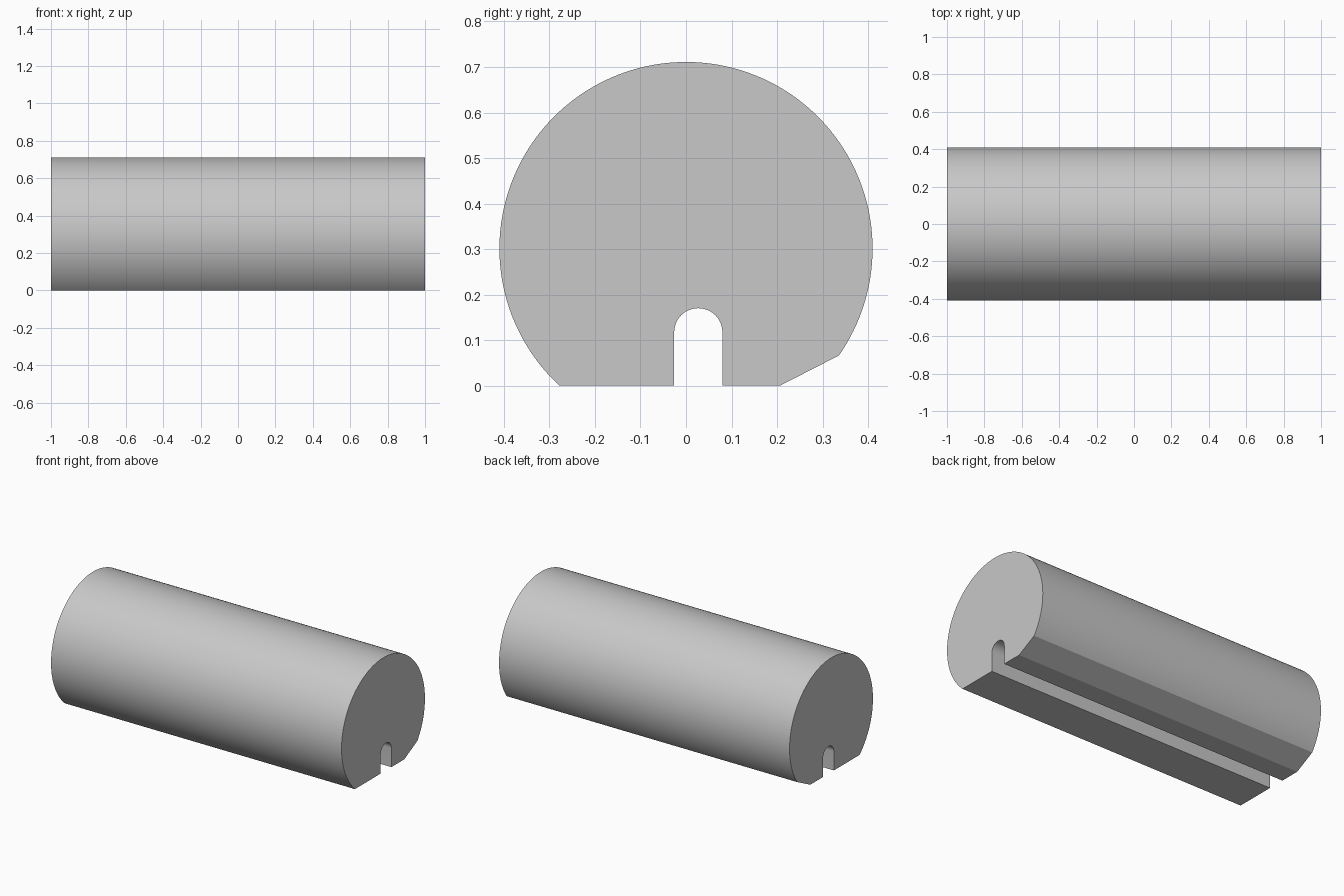
import bpy, bmesh, math

cube = bpy.data.objects.get("Cube")
if cube:
    bpy.data.objects.remove(cube, do_unlink=True)

HALF_LENGTH = 1.0
RADIUS, AXIS_Z = 0.41, 0.301
SLOT_Y, SLOT_R, SLOT_TOP = 0.027, 0.053, 0.17


def arc(cy, cz, r, start, end, steps):
    """Points on an arc in the YZ plane, from start to end angle."""
    angles = [start + (end - start) * i / steps for i in range(steps + 1)]
    return [(cy + r * math.cos(a), cz + r * math.sin(a)) for a in angles]


# Cross-section: round body, flat base, arched keyway and one chamfered edge
chamfer_angle = math.asin((0.066 - AXIS_Z) / RADIUS)
base_angle = math.pi + math.asin(AXIS_Z / RADIUS)
profile = arc(0, AXIS_Z, RADIUS, chamfer_angle, base_angle, 120)
profile += [(SLOT_Y - SLOT_R, 0)]
profile += arc(SLOT_Y, SLOT_TOP - SLOT_R, SLOT_R, math.pi, 0, 24)
profile += [(SLOT_Y + SLOT_R, 0), (0.207, 0)]

# Extrude the cross-section along the length
bm = bmesh.new()
end_cap = bm.faces.new([bm.verts.new((-HALF_LENGTH, y, z)) for y, z in profile])
result = bmesh.ops.extrude_face_region(bm, geom=[end_cap], use_keep_orig=True)
moved = [v for v in result["geom"] if isinstance(v, bmesh.types.BMVert)]
bmesh.ops.translate(bm, verts=moved, vec=(2 * HALF_LENGTH, 0, 0))
bmesh.ops.recalc_face_normals(bm, faces=bm.faces[:])

mesh = bpy.data.meshes.new("slotted_cylinder")
bm.to_mesh(mesh)
bm.free()
body = bpy.data.objects.new("slotted_cylinder", mesh)
bpy.context.collection.objects.link(body)

# Plain grey material
grey = bpy.data.materials.new("light_grey")
grey.use_nodes = True
colour = (0.58, 0.58, 0.58, 1)
grey.diffuse_color = colour
grey.node_tree.nodes["Principled BSDF"].inputs["Base Color"].default_value = colour
mesh.materials.append(grey)

# Smooth round walls, crisp chamfer and end edges
bpy.ops.object.select_all(action="DESELECT")
body.select_set(True)
bpy.context.view_layer.objects.active = body
bpy.ops.object.shade_smooth_by_angle(angle=math.radians(20))
